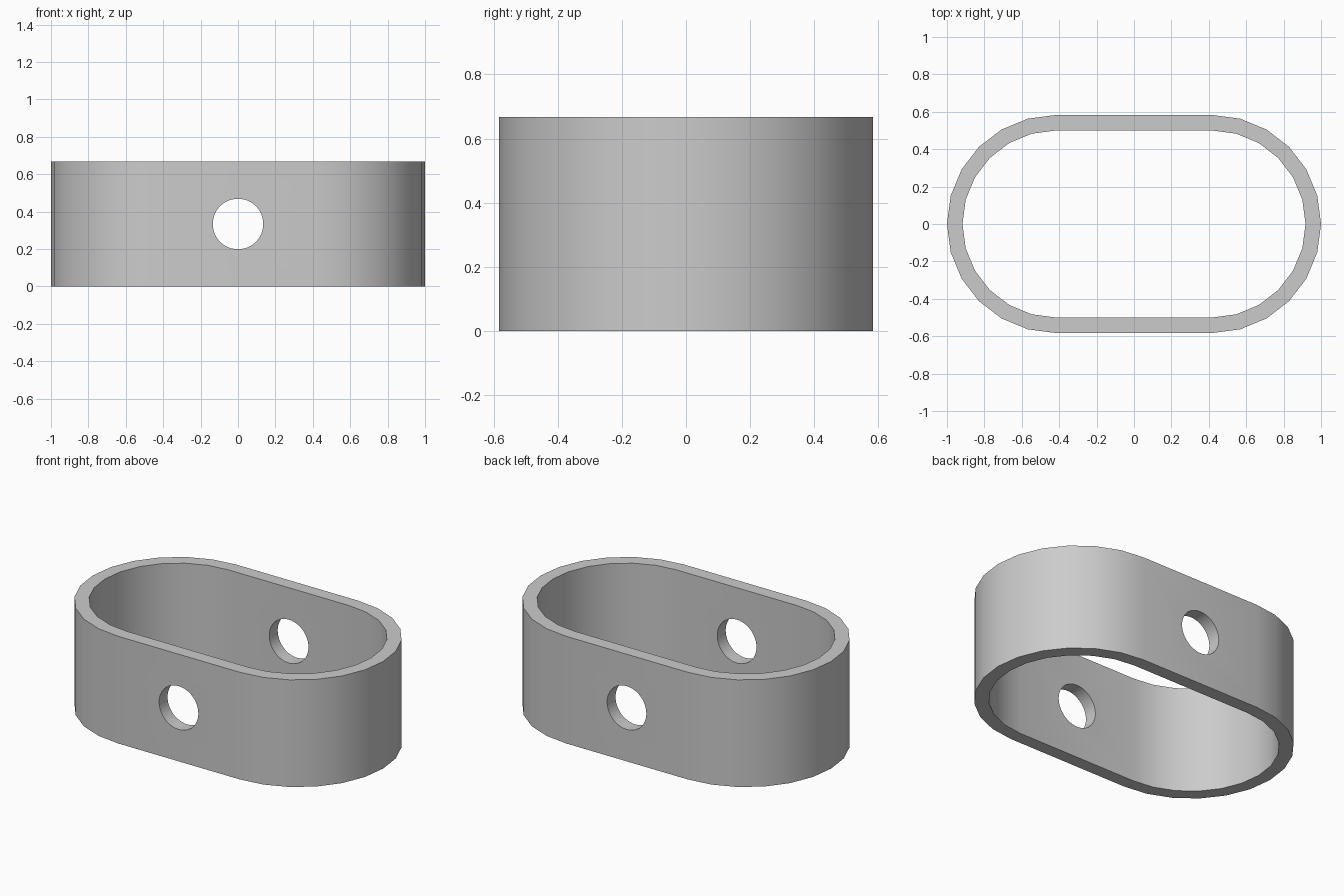
import bpy, bmesh
from math import sin, cos, pi, radians

HEIGHT = 0.667
HALF_STRAIGHT = 0.417
ARC_STEPS = 12

cube = bpy.data.objects.get("Cube")
if cube:
    bpy.data.objects.remove(cube, do_unlink=True)

grey = bpy.data.materials.new("plain grey")
grey.use_nodes = True
colour = (0.6, 0.6, 0.6, 1)
grey.diffuse_color = colour
grey.node_tree.nodes["Principled BSDF"].inputs["Base Color"].default_value = colour


def stadium(radius):
    """Outline of two half circles joined by straight sides."""
    points = []
    for side in (1, -1):
        for i in range(ARC_STEPS + 1):
            a = -pi / 2 + pi * i / ARC_STEPS
            points.append((side * (HALF_STRAIGHT + radius * cos(a)), side * radius * sin(a)))
    return points


# Oval band: matching outer and inner walls joined by flat rims
bm = bmesh.new()
loops = [[bm.verts.new((x, y, z)) for x, y in stadium(r)]
         for r, z in ((0.583, 0), (0.583, HEIGHT), (0.5, HEIGHT), (0.5, 0))]
for k in range(4):
    a, b = loops[k], loops[(k + 1) % 4]
    for i in range(len(a)):
        j = (i + 1) % len(a)
        bm.faces.new((a[i], a[j], b[j], b[i]))
bmesh.ops.recalc_face_normals(bm, faces=bm.faces)
mesh = bpy.data.meshes.new("oval_band")
bm.to_mesh(mesh)
bm.free()
mesh.materials.append(grey)
band = bpy.data.objects.new("oval_band", mesh)
bpy.context.collection.objects.link(band)

# Round hole through both straight walls
bpy.ops.mesh.primitive_cylinder_add(vertices=48, radius=0.135, depth=2,
                                    location=(0, 0, HEIGHT / 2),
                                    rotation=(pi / 2, 0, 0))
cutter = bpy.context.object
cutter.name = "hole_cutter"
cutter.hide_render = True
cutter.data.materials.append(grey)

hole = band.modifiers.new("hole", 'BOOLEAN')
hole.operation = 'DIFFERENCE'
hole.solver = 'EXACT'
hole.object = cutter

bpy.ops.object.select_all(action='DESELECT')
band.select_set(True)
bpy.context.view_layer.objects.active = band
bpy.ops.object.modifier_apply(modifier=hole.name)
bpy.data.objects.remove(cutter, do_unlink=True)

# Smooth curved walls, crisp rims and hole edges
bpy.ops.object.shade_smooth_by_angle(angle=radians(30))
